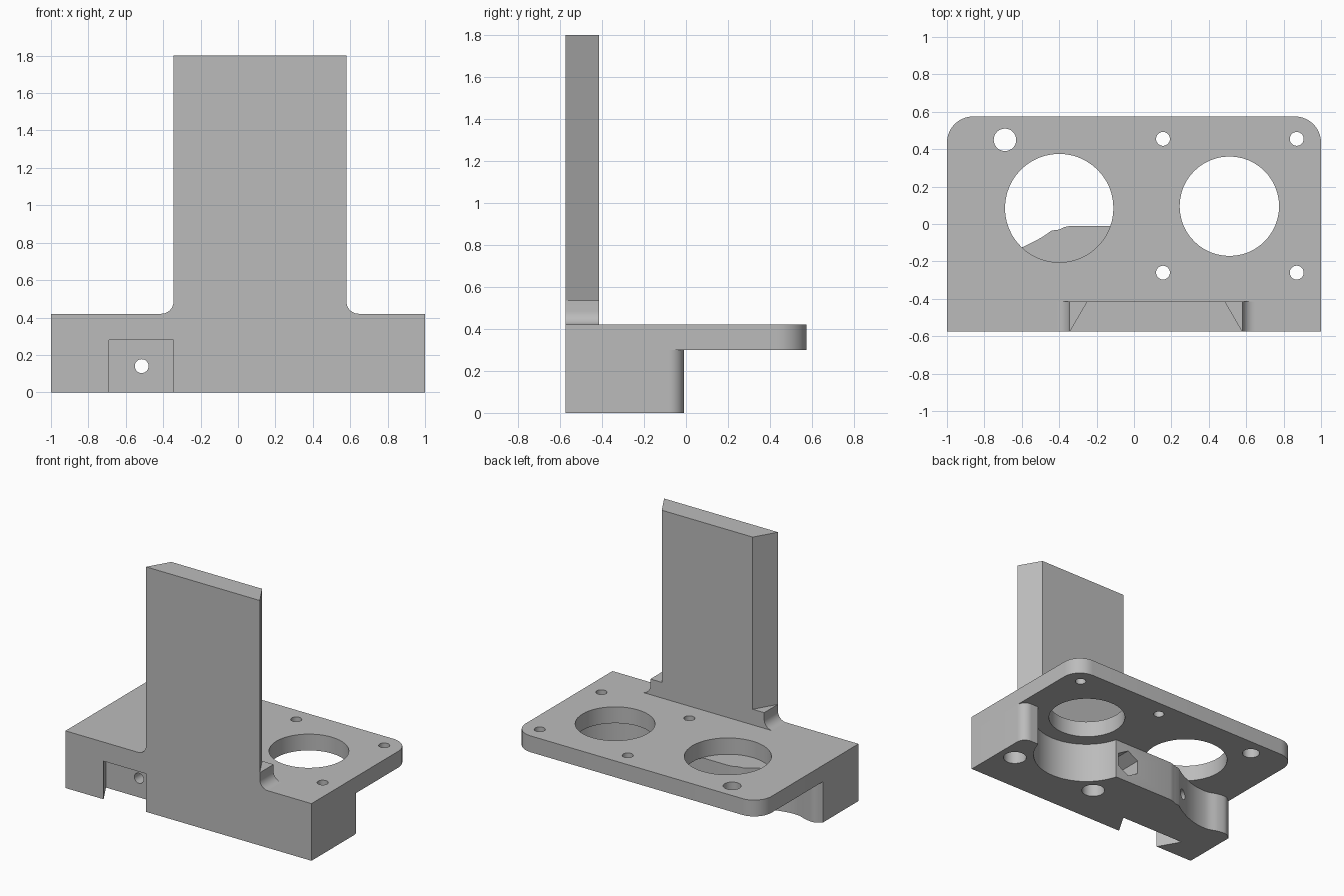
import bpy, bmesh, math
from mathutils import Vector

cube = bpy.data.objects.get("Cube")
if cube:
    bpy.data.objects.remove(cube, do_unlink=True)

grey = bpy.data.materials.new("plain_grey")
grey.use_nodes = True
grey.diffuse_color = (0.5, 0.5, 0.5, 1)
grey.node_tree.nodes["Principled BSDF"].inputs["Base Color"].default_value = (0.5, 0.5, 0.5, 1)

FRONT, BACK = -0.575, 0.575
WALL_BACK = -0.415
UNDER, TOP = 0.30, 0.42
TAPER = 0.093


def prism(name, pts, lo, hi, axis="z"):
    """Extrude a flat outline between lo and hi along z, or along y for (x, z) outlines."""
    place = (lambda p, t: (p[0], p[1], t)) if axis == "z" else (lambda p, t: (p[0], t, p[1]))
    bm = bmesh.new()
    face = bm.faces.new([bm.verts.new(place(p, lo)) for p in pts])
    ext = bmesh.ops.extrude_face_region(bm, geom=[face])
    step = Vector(place((0, 0), hi - lo))
    bmesh.ops.translate(bm, vec=step, verts=[v for v in ext["geom"] if isinstance(v, bmesh.types.BMVert)])
    bmesh.ops.recalc_face_normals(bm, faces=bm.faces)
    mesh = bpy.data.meshes.new(name)
    bm.to_mesh(mesh)
    bm.free()
    mesh.materials.append(grey)
    obj = bpy.data.objects.new(name, mesh)
    bpy.context.collection.objects.link(obj)
    return obj


def arc(cx, cy, r, a0, a1, n=10):
    angles = [math.radians(a0 + (a1 - a0) * i / n) for i in range(n + 1)]
    return [(cx + r * math.cos(a), cy + r * math.sin(a)) for a in angles]


def circle(cx, cy, r, n=48):
    return arc(cx, cy, r, 0, 360, n)[:-1]


def smooth_path(knots, n=6):
    """Catmull-Rom curve through the knots."""
    k = [Vector(p) for p in knots]
    k = [2 * k[0] - k[1]] + k + [2 * k[-1] - k[-2]]
    out = []
    for a, b, c, d in zip(k, k[1:], k[2:], k[3:]):
        for i in range(n):
            t = i / n
            out.append(0.5 * (2 * b + (c - a) * t + (2 * a - 5 * b + 4 * c - d) * t ** 2
                              + (3 * b - a - 3 * c + d) * t ** 3))
    return [tuple(p) for p in out] + [tuple(knots[-1])]


def cut(target, cutters):
    for c in cutters:
        mod = target.modifiers.new("cut", "BOOLEAN")
        mod.operation = "DIFFERENCE"
        mod.solver = "EXACT"
        mod.object = c
    bpy.context.view_layer.update()
    graph = bpy.context.evaluated_depsgraph_get()
    mesh = bpy.data.meshes.new_from_object(target.evaluated_get(graph))
    target.modifiers.clear()
    target.data = mesh
    for c in cutters:
        bpy.data.objects.remove(c, do_unlink=True)


def smooth(obj):
    bpy.ops.object.select_all(action="DESELECT")
    obj.select_set(True)
    bpy.context.view_layer.objects.active = obj
    bpy.ops.object.shade_smooth_by_angle(angle=math.radians(30))


# Mounting plate with rounded back corners
R = 0.14
plate = prism("mounting_plate",
              [(-1, FRONT), (1, FRONT)] + arc(1 - R, BACK - R, R, 0, 90)
              + arc(-1 + R, BACK - R, R, 90, 180), UNDER, TOP)
screws = [(x, y) for x in (0.155, 0.87) for y in (-0.26, 0.455)]
plate_holes = [(x, y, 0.037) for x, y in screws]
plate_holes += [(-0.69, 0.45, 0.06), (0.51, 0.095, 0.266), (-0.40, 0.085, 0.29)]
cut(plate, [prism("hole_cutter", circle(*h), 0.2, 0.5) for h in plate_holes])

# Lower block: rounded corner, round motor clearance, flat, curved relief
motor_clearance = arc(0.51, 0.09, 0.37, -15.7, -164.3, 32)
relief = smooth_path([(-0.44, -0.035), (-0.5, -0.075), (-0.6, -0.125), (-0.7, -0.155),
                      (-0.8, -0.16), (-0.88, -0.135), (-0.95, -0.13), (-1, -0.165)])
block = prism("lower_block",
              [(-1, FRONT), (1, FRONT)] + arc(0.93, -0.08, 0.07, 0, 90)
              + motor_clearance + [(-0.34, -0.01), (-0.37, -0.016), (-0.40, -0.03)] + relief,
              0, UNDER)
# Dovetail recess in the front, bolt hole, nut pocket and counterbores
lead = 0.025 * TAPER / (WALL_BACK - FRONT)
cutters = [
    prism("recess_cutter", [(-0.69 + lead, FRONT - 0.025), (-0.345 - lead, FRONT - 0.025),
                            (-0.345 + TAPER, WALL_BACK), (-0.69 - TAPER, WALL_BACK)], -0.1, 0.28),
    prism("bolt_cutter", circle(-0.515, 0.14, 0.037, 32), -0.5, 0.2, "y"),
    prism("nut_cutter", arc(0.045, 0.15, 0.1, 30, 330, 5), -0.2, 0.1, "y"),
]
cutters += [prism("bore_cutter", circle(x, -0.26, 0.08), -0.1, UNDER - 0.001) for x in (0.155, 0.87)]
cutters += [prism("screw_cutter", circle(x, -0.26, 0.037), 0.25, 0.4) for x in (0.155, 0.87)]
cut(block, cutters)

# Upright dovetail wall and its filleted foot
L, RT, FOOT, F = -0.345, 0.58, 0.535, 0.065
wall = prism("upright_wall", [(L, FRONT), (RT, FRONT), (RT - TAPER, WALL_BACK), (L + TAPER, WALL_BACK)],
             FOOT, 1.8)
foot = prism("wall_foot",
             [(L, FOOT)] + arc(L - F, TOP + F, F, 0, -90)
             + arc(RT + F, TOP + F, F, 270, 180) + [(RT, FOOT)], FRONT, WALL_BACK, "y")

for part in (plate, block, wall, foot):
    smooth(part)
